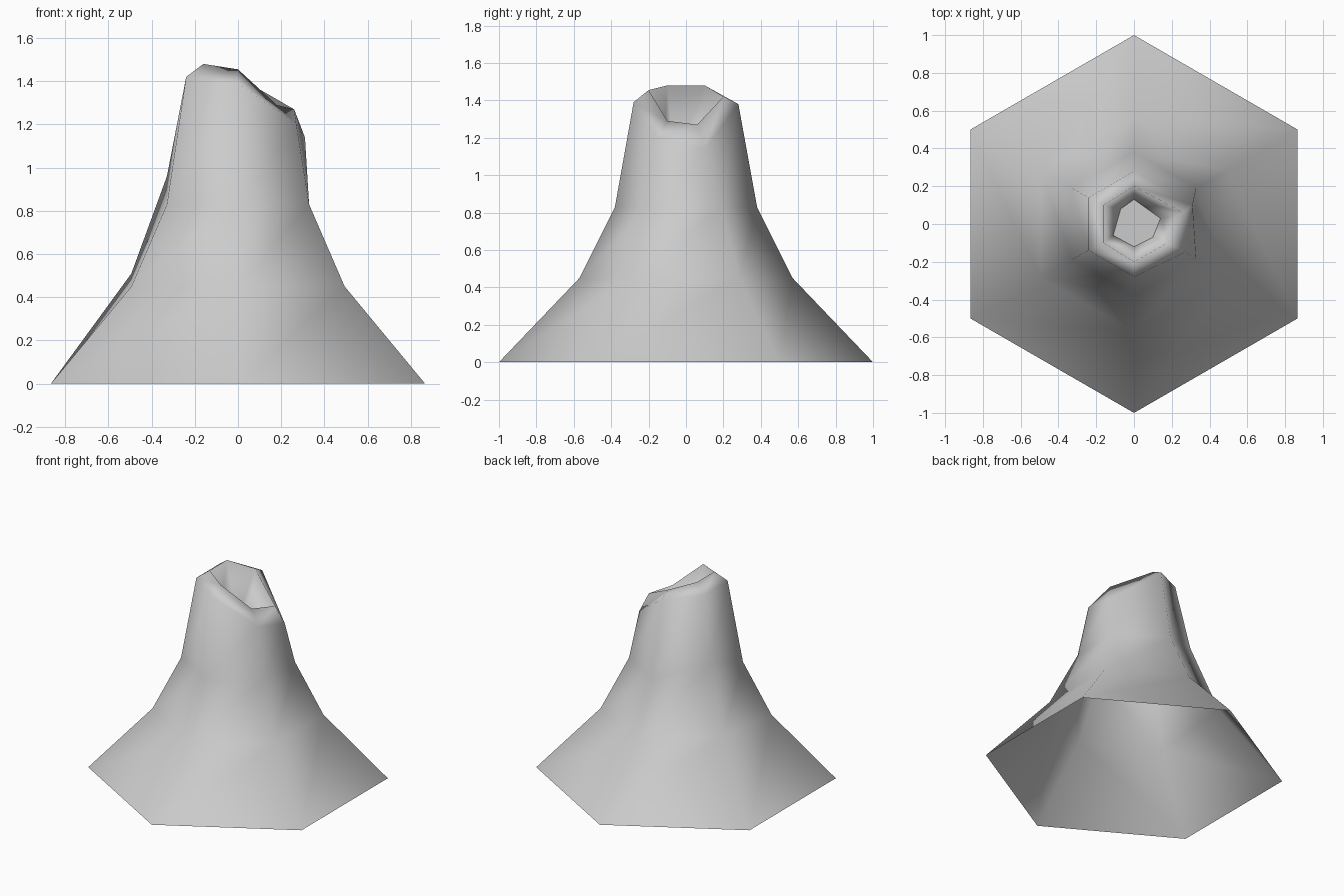
import bpy
import bmesh
from math import cos, sin, radians
from mathutils import Vector

cube = bpy.data.objects.get("Cube")
if cube:
    bpy.data.objects.remove(cube, do_unlink=True)

# Single plain rock colour
rock = bpy.data.materials.new("rock_grey")
rock.use_nodes = True
colour = (0.6, 0.6, 0.6, 1)
rock.diffuse_color = colour
bsdf = next(n for n in rock.node_tree.nodes if n.type == 'BSDF_PRINCIPLED')
bsdf.inputs["Base Color"].default_value = colour


def hex_ring(radius, z, back_right_lift=0):
    """Six points, anticlockwise from the back left."""
    ring = [Vector((radius * cos(radians(30 + 60 * i)),
                    radius * sin(radians(30 + 60 * i)), z)) for i in range(6)]
    ring[2].z += back_right_lift
    return ring


# Slopes flare from the crown to the wide open foot
rings = [hex_ring(1.0, 0), hex_ring(0.57, 0.45, 0.06), hex_ring(0.38, 0.83, 0.13)]

# Shoulder and lip dip towards the left
rings.append([Vector(p) for p in (
    (0.31, 0.10, 1.14), (0, 0.28, 1.38), (-0.24, 0.14, 1.42),
    (-0.24, -0.14, 1.42), (0, -0.28, 1.39), (0.27, -0.15, 1.20))])
rings.append([Vector(p) for p in (
    (0.26, 0.06, 1.27), (0, 0.20, 1.42), (-0.16, 0.10, 1.48),
    (-0.16, -0.10, 1.48), (0, -0.20, 1.455), (0.18, -0.10, 1.29))])

# Crater floor
rings.append([Vector((x, y, 1.08)) for x, y in (
    (0.14, 0.03), (0, 0.13), (-0.07, 0.08),
    (-0.11, -0.06), (0, -0.12), (0.10, -0.07))])

bm = bmesh.new()
loops = [[bm.verts.new(p) for p in ring] for ring in rings]
for low, high in zip(loops, loops[1:]):
    for i in range(6):
        j = (i + 1) % 6
        bm.faces.new((low[i], low[j], high[j], high[i]))
floor = bm.faces.new(loops[-1])
for face in bm.faces:
    face.smooth = True
for edge in floor.edges:
    edge.smooth = False

mesh = bpy.data.meshes.new("volcano_cone")
bm.to_mesh(mesh)
bm.free()
mesh.materials.append(rock)
cone = bpy.data.objects.new("volcano_cone", mesh)
bpy.context.collection.objects.link(cone)
